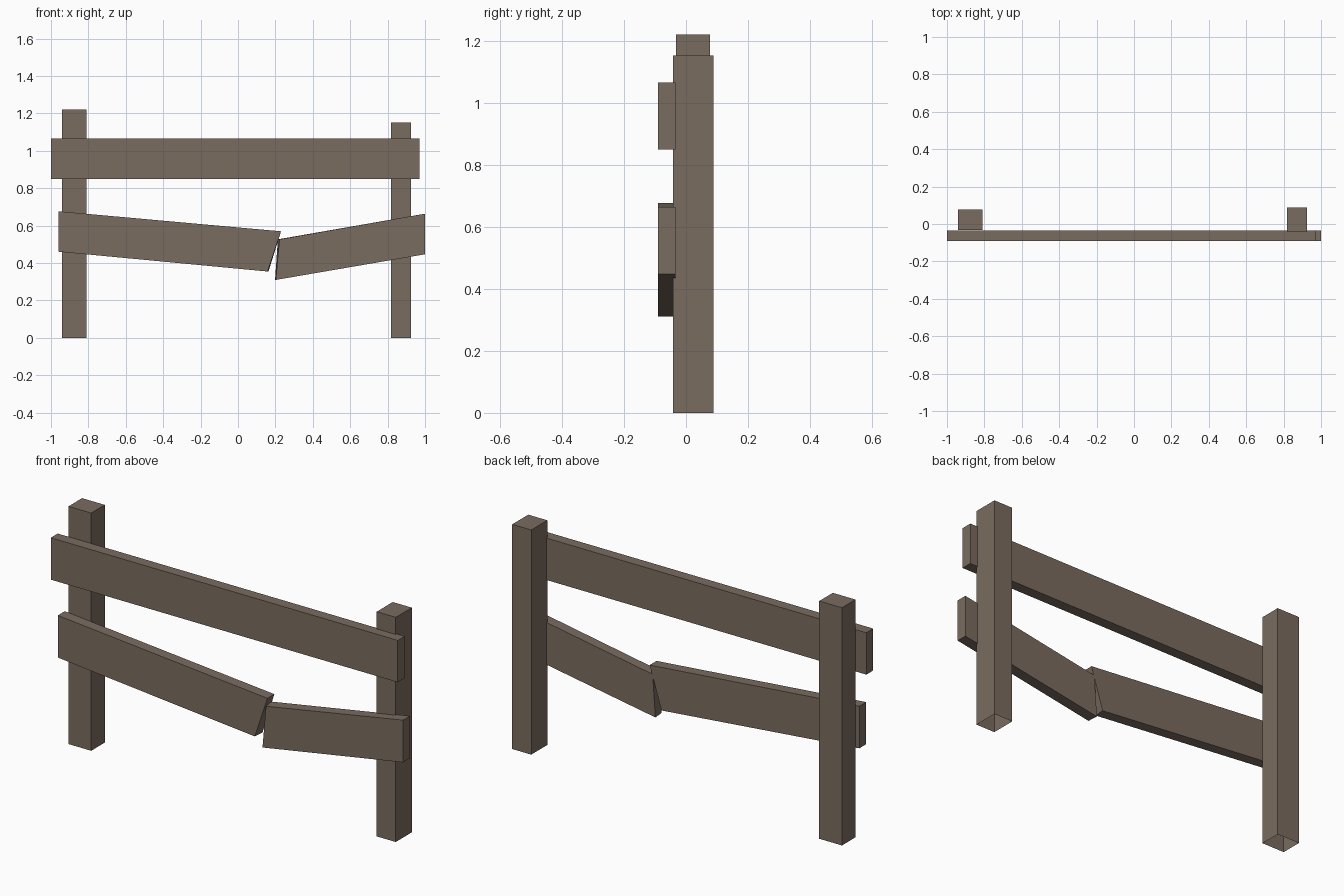
import bpy
import bmesh

if "Cube" in bpy.data.objects:
    bpy.data.objects.remove(bpy.data.objects["Cube"])

wood = bpy.data.materials.new("weathered_wood")
wood.diffuse_color = (0.195, 0.150, 0.117, 1)
wood.use_nodes = True
wood.node_tree.nodes["Principled BSDF"].inputs["Base Color"].default_value = wood.diffuse_color


def finish(name, bm):
    bmesh.ops.recalc_face_normals(bm, faces=bm.faces)
    mesh = bpy.data.meshes.new(name)
    bm.to_mesh(mesh)
    bm.free()
    mesh.materials.append(wood)
    obj = bpy.data.objects.new(name, mesh)
    bpy.context.collection.objects.link(obj)


def plank(name, front, back=None, y0=-0.09, y1=-0.034):
    """Board from an (x, z) outline; the back outline may differ slightly."""
    bm = bmesh.new()
    f = [bm.verts.new((x, y0, z)) for x, z in front]
    b = [bm.verts.new((x, y1, z)) for x, z in (back or front)]
    bm.faces.new(f)
    bm.faces.new(b[::-1])
    for i in range(len(f)):
        j = (i + 1) % len(f)
        bm.faces.new((f[i], b[i], b[j], f[j]))
    finish(name, bm)


def post(name, x0, x1, y0, y1, top):
    """Square post with an open underside."""
    bm = bmesh.new()
    ring = [(x0, y0), (x1, y0), (x1, y1), (x0, y1)]
    lo = [bm.verts.new((x, y, 0)) for x, y in ring]
    hi = [bm.verts.new((x, y, top)) for x, y in ring]
    bm.faces.new(hi)
    for i in range(4):
        j = (i + 1) % 4
        bm.faces.new((lo[i], lo[j], hi[j], hi[i]))
    finish(name, bm)


# Uprights
post("left_post", -0.94, -0.811, -0.032, 0.078, 1.22)
post("right_post", 0.817, 0.925, -0.042, 0.088, 1.153)

# Intact upper rail
plank("top_rail", [(-1, 0.85), (0.97, 0.85), (0.97, 1.065), (-1, 1.065)])

# Lower rail, snapped in two
plank("broken_rail_left",
      [(-0.96, 0.461), (0.158, 0.355), (0.23, 0.57), (-0.96, 0.677)],
      [(-0.96, 0.461), (0.163, 0.355), (0.23, 0.57), (-0.96, 0.677)])
plank("broken_rail_right",
      [(0.202, 0.31), (1.0, 0.447), (1.0, 0.664), (0.222, 0.527)],
      [(0.198, 0.31), (1.0, 0.447), (1.0, 0.664), (0.213, 0.527)])
